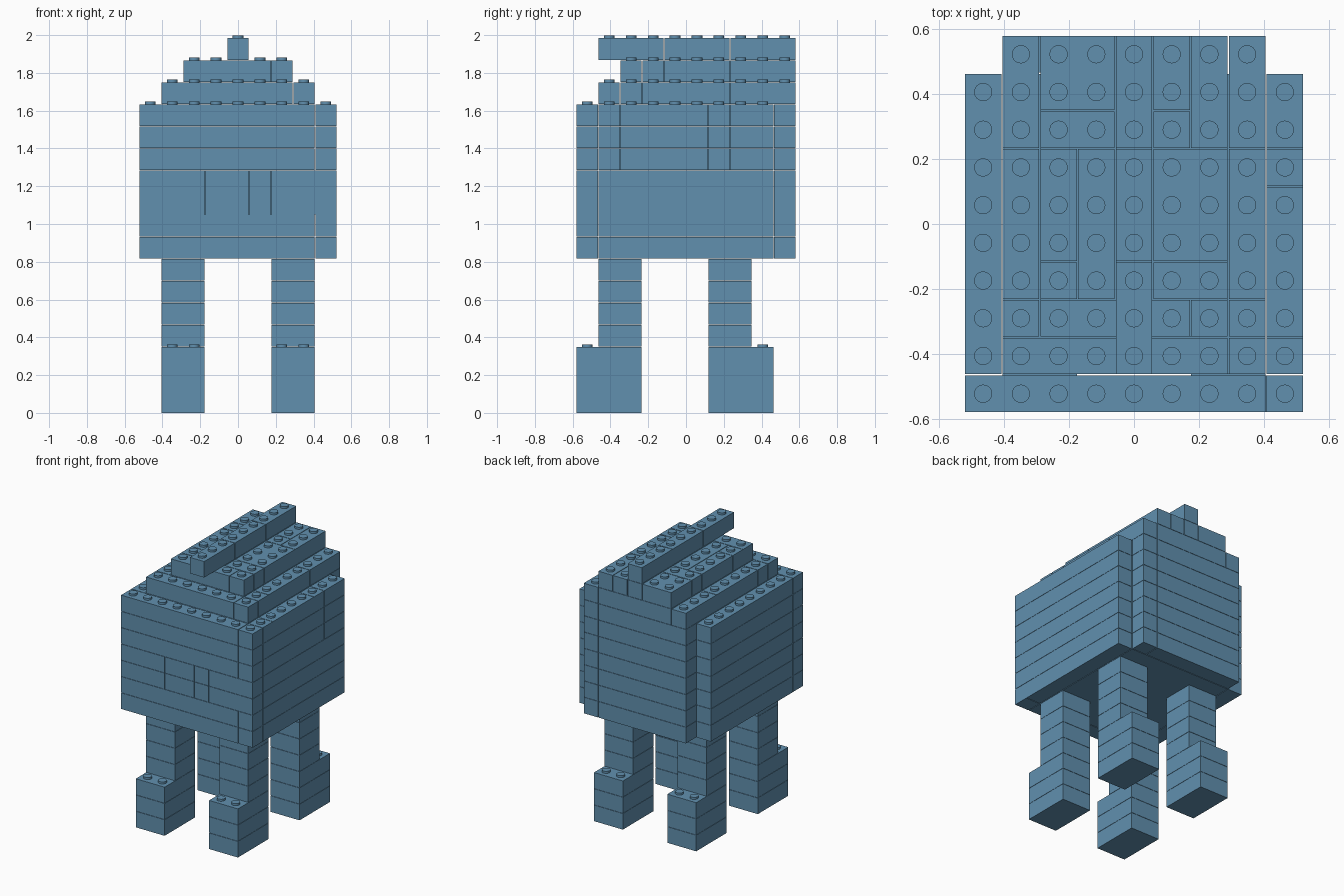
import bpy
import bmesh
from mathutils import Matrix, Vector

cube = bpy.data.objects.get("Cube")
if cube:
    bpy.data.objects.remove(cube, do_unlink=True)

PITCH = 0.1163          # stud spacing
LAYER = 0.1168          # brick height
GAP = 0.002             # seam on every brick side
STUD_RADIUS, STUD_HEIGHT = 0.028, 0.0145
ORIGIN = Vector((-4.5 * PITCH, -5 * PITCH, 0))

material = bpy.data.materials.new("steel_blue")
material.use_nodes = True
colour = (0.12, 0.28, 0.43, 1)
material.diffuse_color = colour
material.node_tree.nodes["Principled BSDF"].inputs["Base Color"].default_value = colour

sections = {}           # part name -> list of bricks
occupied = set()        # grid cells filled by bricks


def brick(part, columns, rows, layer):
    """Place one brick over half-open column and row ranges."""
    sections.setdefault(part, []).append((columns, rows, layer))
    for i in range(*columns):
        for j in range(*rows):
            occupied.add((i, j, layer))


def row_of_bricks(part, cuts, rows, layer):
    """Bricks side by side along x."""
    for a, b in zip(cuts, cuts[1:]):
        brick(part, (a, b), rows, layer)


def column_of_bricks(part, columns, cuts, layer):
    """Bricks one behind the other along y."""
    for a, b in zip(cuts, cuts[1:]):
        brick(part, columns, (a, b), layer)


def build(part, bricks):
    bm = bmesh.new()
    for columns, rows, layer in bricks:
        low = ORIGIN + Vector((columns[0] * PITCH, rows[0] * PITCH, layer * LAYER))
        high = ORIGIN + Vector((columns[1] * PITCH, rows[1] * PITCH, (layer + 1) * LAYER))
        size = high - low - Vector((2 * GAP, 2 * GAP, GAP))
        centre = (low + high) / 2 - Vector((0, 0, GAP / 2))
        bmesh.ops.create_cube(bm, size=1, matrix=Matrix.Translation(centre) @ Matrix.Diagonal((*size, 1)))
        # Studs only where nothing sits on top
        for i in range(*columns):
            for j in range(*rows):
                if (i, j, layer + 1) in occupied:
                    continue
                foot = ORIGIN + Vector(((i + 0.5) * PITCH, (j + 0.5) * PITCH,
                                        (layer + 1) * LAYER - GAP + STUD_HEIGHT / 2))
                bmesh.ops.create_cone(bm, cap_ends=True, segments=24, radius1=STUD_RADIUS,
                                      radius2=STUD_RADIUS, depth=STUD_HEIGHT,
                                      matrix=Matrix.Translation(foot))
    mesh = bpy.data.meshes.new(part)
    bm.to_mesh(mesh)
    bm.free()
    mesh.materials.append(material)
    obj = bpy.data.objects.new(part, mesh)
    bpy.context.collection.objects.link(obj)
    bpy.ops.object.select_all(action="DESELECT")
    obj.select_set(True)
    bpy.context.view_layer.objects.active = obj
    bpy.ops.object.shade_smooth_by_angle(angle=0.6)


# Legs: front feet point forward, back feet point backward
for side, columns in (("right", (1, 3)), ("left", (6, 8))):
    for layer in range(7):
        is_foot = layer < 3
        brick(f"front_{side}_leg", columns, (0 if is_foot else 1, 3), layer)
        brick(f"back_{side}_leg", columns, (6, 9 if is_foot else 8), layer)

# Body: front wall, side walls, back wall and core
for layer in range(7, 14):
    middle = layer in (9, 10)
    row_of_bricks("body_front", (0, 3, 5, 6, 9) if middle else (0, 8, 9), (0, 1), layer)
    brick("body_right_side", (0, 1), (1, 9), layer)
    column_of_bricks("body_left_side", (8, 9), (1, 2, 6, 7, 9) if layer > 10 else (1, 9), layer)
    row_of_bricks("body_back", (1, 7, 8), (9, 10), layer)
    brick("body_core", (1, 8), (1, 9), layer)

# Lower roof step
row_of_bricks("roof_lower", (1, 7, 8), (1, 2), 14)
for columns in ((1, 2), (7, 8)):
    column_of_bricks("roof_lower", columns, (2, 3, 7, 10), 14)
brick("roof_lower", (2, 7), (2, 10), 14)

# Middle roof step
row_of_bricks("roof_middle", (2, 6, 7), (2, 3), 15)
column_of_bricks("roof_middle", (2, 3), (3, 4, 7), 15)
brick("roof_middle", (3, 4), (3, 7), 15)
column_of_bricks("roof_middle", (2, 4), (7, 8, 10), 15)
brick("roof_middle", (4, 5), (3, 10), 15)
column_of_bricks("roof_middle", (5, 7), (3, 4, 7), 15)
column_of_bricks("roof_middle", (5, 6), (7, 8, 10), 15)
brick("roof_middle", (6, 7), (7, 10), 15)

# Ridge beam overhanging the front
column_of_bricks("roof_ridge", (4, 5), (1, 4, 7, 10), 16)

for part, bricks in sections.items():
    build(part, bricks)
